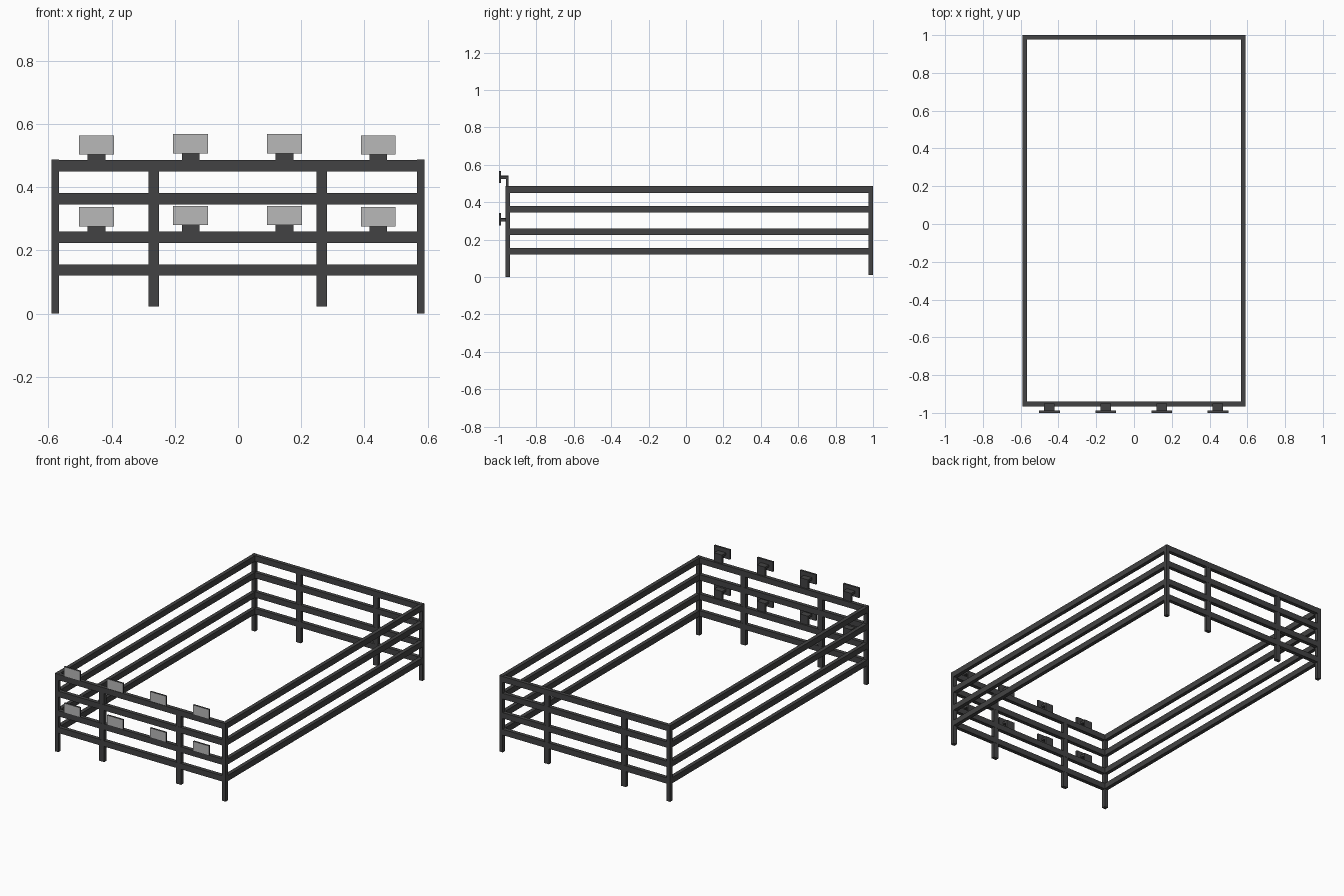
import bpy
import bmesh
from mathutils import Vector

if "Cube" in bpy.data.objects:
    bpy.data.objects.remove(bpy.data.objects["Cube"], do_unlink=True)


def make_material(name, rgb):
    mat = bpy.data.materials.new(name)
    mat.use_nodes = True
    mat.diffuse_color = (*rgb, 1)
    bsdf = next(n for n in mat.node_tree.nodes if n.type == "BSDF_PRINCIPLED")
    bsdf.inputs["Base Color"].default_value = (*rgb, 1)
    return mat


STEEL = make_material("dark steel", (0.055, 0.055, 0.056))
PANEL = make_material("light grey panel", (0.48, 0.48, 0.48))


def box(name, low, high, front_panel=False):
    """Box between two corners; the front face may take the panel colour."""
    low, high = Vector(low), Vector(high)
    bm = bmesh.new()
    bmesh.ops.create_cube(bm, size=1)
    for v in bm.verts:
        v.co = (low + high) / 2 + v.co * (high - low)
    bm.normal_update()
    mesh = bpy.data.meshes.new(name)
    mesh.materials.append(STEEL)
    if front_panel:
        mesh.materials.append(PANEL)
        for f in bm.faces:
            f.material_index = int(f.normal.y < -0.5)
    bm.to_mesh(mesh)
    bm.free()
    obj = bpy.data.objects.new(name, mesh)
    bpy.context.collection.objects.link(obj)
    return obj


HALF_X, FRONT, BACK = 0.59, -0.965, 1.0
BAR = 0.024
TOP = 0.487
RAIL_BOTTOMS = (0.12, 0.224, 0.345, 0.45)
RAIL_HEIGHT = 0.036

# Posts: four corners, and two wider ones between them on each short side
for end, y, foot in (("front", FRONT, 0.0), ("back", BACK - BAR, 0.012)):
    for side, x in (("right", -HALF_X), ("left", HALF_X - BAR)):
        box(f"{end}_{side}_corner_post", (x, y, foot), (x + BAR, y + BAR, TOP))
    for side, x in (("right", -0.267), ("left", 0.265)):
        box(f"{end}_{side}_middle_post",
            (x - 0.017, y + 0.001, 0.022), (x + 0.017, y + BAR - 0.001, TOP - 0.002))

# Rails: four levels on every side
for level, z in enumerate(RAIL_BOTTOMS, 1):
    top = z + RAIL_HEIGHT
    inner = HALF_X - BAR
    for end, y in (("front", FRONT), ("back", BACK - BAR)):
        box(f"{end}_rail_{level}", (-inner, y, z), (inner, y + BAR, top))
    for side, x in (("right", -HALF_X), ("left", HALF_X - BAR)):
        box(f"{side}_rail_{level}", (x, FRONT + BAR, z), (x + BAR, BACK - BAR, top))

# Panels on bent brackets along two of the front rails
for row, rail_top in (("upper", TOP), ("lower", 0.26)):
    for number, (x, lift) in enumerate(
            ((-0.448, 0), (-0.15, 0.004), (0.147, 0.004), (0.444, 0)), 1):
        base = rail_top + 0.016 + lift
        arm = base + 0.022
        box(f"{row}_panel_{number}", (x - 0.055, -1.0, base),
            (x + 0.055, -0.988, base + 0.061), front_panel=True)
        box(f"{row}_bracket_arm_{number}", (x - 0.028, -0.988, arm),
            (x + 0.028, -0.95, arm + 0.014))
        box(f"{row}_bracket_foot_{number}", (x - 0.028, -0.962, rail_top - 0.004),
            (x + 0.028, -0.95, arm + 0.002))
